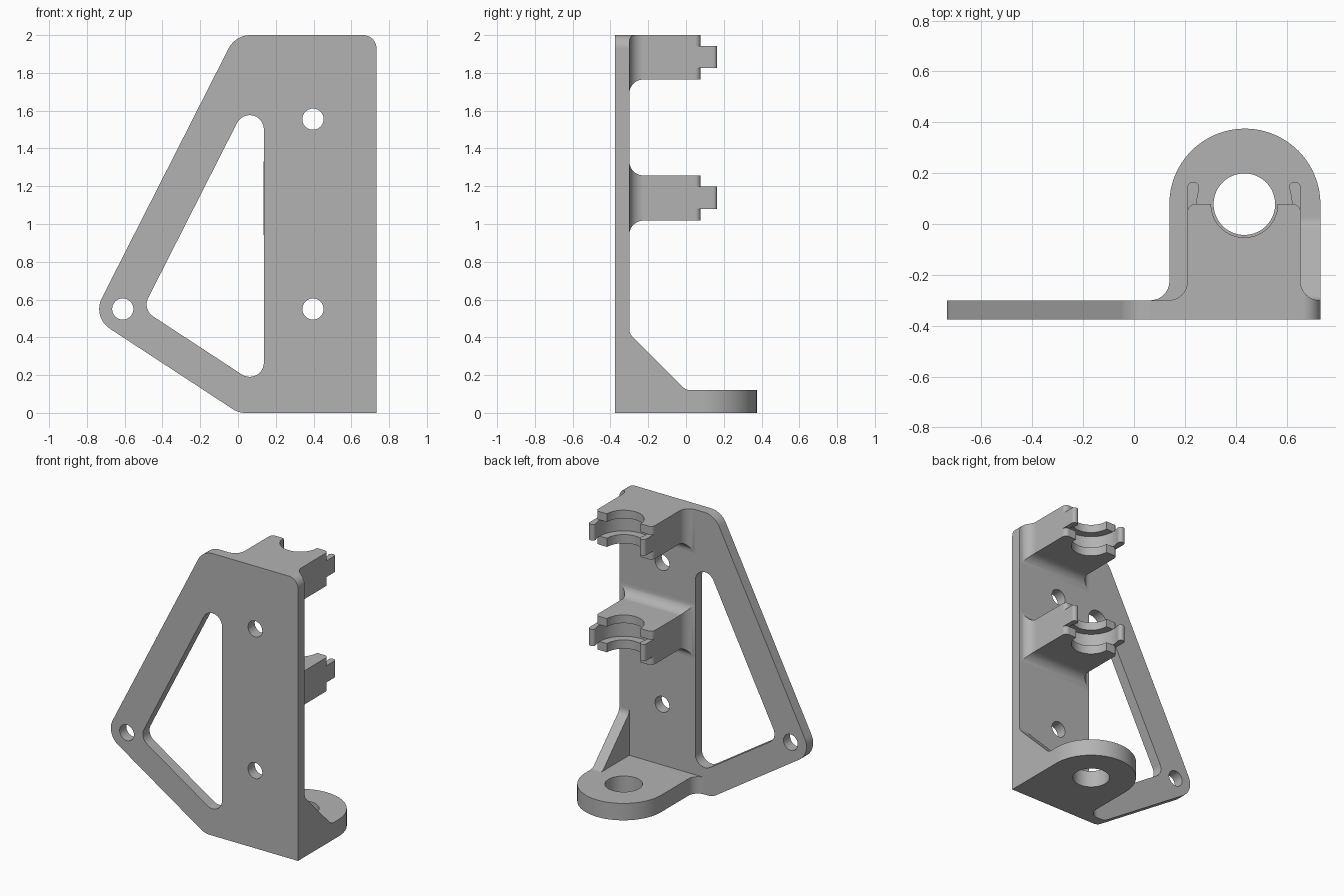
import bpy, bmesh, math
from mathutils import Vector

cube = bpy.data.objects.get("Cube")
if cube:
    bpy.data.objects.remove(cube, do_unlink=True)

grey = bpy.data.materials.new("plain grey")
grey.use_nodes = True
COLOUR = (0.45, 0.45, 0.45, 1)
grey.diffuse_color = COLOUR
grey.node_tree.nodes["Principled BSDF"].inputs["Base Color"].default_value = COLOUR


def rounded(corners, steps=12):
    """Outline from (u, v, radius) corners, each replaced by a tangent arc."""
    out = []
    n = len(corners)
    for i, (u, v, r) in enumerate(corners):
        p = Vector((u, v))
        if r == 0:
            out.append(p)
            continue
        a = (Vector(corners[i - 1][:2]) - p).normalized()
        b = (Vector(corners[(i + 1) % n][:2]) - p).normalized()
        half = a.angle(b) / 2
        centre = p + (a + b).normalized() * (r / math.sin(half))
        start = p + a * (r / math.tan(half)) - centre
        end = p + b * (r / math.tan(half)) - centre
        sweep = math.pi - 2 * half
        for k in range(steps + 1):
            t = k / steps
            out.append(centre + (start * math.sin((1 - t) * sweep)
                                 + end * math.sin(t * sweep)) / math.sin(sweep))
    return [p for i, p in enumerate(out) if (p - out[i - 1]).length > 1e-4]


def circle(u, v, r, steps=64):
    return [Vector((u + r * math.cos(k * math.tau / steps),
                    v + r * math.sin(k * math.tau / steps))) for k in range(steps)]


def prism(name, outline, axis, lo, hi):
    """Extrude a 2D outline along one axis."""
    place = {"x": lambda p, h: (h, p.x, p.y),
             "y": lambda p, h: (p.x, h, p.y),
             "z": lambda p, h: (p.x, p.y, h)}[axis]
    bm = bmesh.new()
    low = [bm.verts.new(place(p, lo)) for p in outline]
    high = [bm.verts.new(place(p, hi)) for p in outline]
    bm.faces.new(low)
    bm.faces.new(high)
    for i in range(len(low)):
        bm.faces.new((low[i - 1], low[i], high[i], high[i - 1]))
    bmesh.ops.recalc_face_normals(bm, faces=bm.faces)
    mesh = bpy.data.meshes.new(name)
    bm.to_mesh(mesh)
    bm.free()
    mesh.materials.append(grey)
    obj = bpy.data.objects.new(name, mesh)
    bpy.context.collection.objects.link(obj)
    return obj


def combine(obj, operation, *tools):
    """Apply booleans in order and remove the tools."""
    for tool in tools:
        mod = obj.modifiers.new("boolean", "BOOLEAN")
        mod.operation, mod.object, mod.solver = operation, tool, "EXACT"
        graph = bpy.context.evaluated_depsgraph_get()
        mesh = bpy.data.meshes.new_from_object(obj.evaluated_get(graph))
        obj.modifiers.clear()
        obj.data = mesh
        bpy.data.objects.remove(tool, do_unlink=True)


FRONT, BACK = -0.375, -0.30       # plate faces
LEFT, RIGHT = 0.21, 0.655         # clip sides
EDGE = 0.733                      # plate side edge
BORE_X, BORE_Y = 0.434, 0.078     # shared axis of the clips and base hole
FILLET = 0.075

# Back plate with triangular window and screw holes
outer = rounded([(EDGE, 0, 0), (EDGE, 2, 0.07), (-0.014, 2, 0.13),
                 (-0.772, 0.507, 0.125), (0.003, 0, 0.12)])
window = rounded([(0.137, 0.127, FILLET), (0.137, 1.815, FILLET),
                  (-0.506, 0.548, FILLET)])
plate = prism("back_plate", outer, "y", FRONT, BACK)
combine(plate, "DIFFERENCE", prism("window_cutter", window, "y", -1, 1),
        *[prism("screw_cutter", circle(x, z, 0.056), "y", -1, 1)
          for x, z in ((0.397, 1.555), (0.397, 0.55), (-0.61, 0.55))])
parts = [plate]


# Snap clip: filleted arm, two prongs, stepped bore
def make_clip(name, bottom, top, fillet_top):
    arm = rounded([(LEFT - FILLET, BACK, 0), (LEFT, BACK, FILLET),
                   (LEFT, BORE_Y, 0.03), (RIGHT, BORE_Y, 0.03),
                   (RIGHT, BACK, FILLET), (RIGHT + FILLET, BACK, 0)])
    side = [(BACK, bottom - FILLET, 0), (BACK, bottom, FILLET), (0.5, bottom, 0), (0.5, top, 0)]
    if fillet_top:
        side += [(BACK, top, FILLET), (BACK, top + FILLET, 0)]
    else:
        side += [(BACK, top, 0)]
    clip = prism(name, arm, "z", bottom - 0.2, top + 0.2)
    combine(clip, "INTERSECT",
            prism("side_shape", rounded(side), "x", -1, 1),
            prism("plate_shape", outer, "y", -1, 1))
    low, high = bottom + 0.062, top - 0.058
    prongs = []
    for x in (LEFT, RIGHT - 0.046):
        outline = rounded([(x, -0.02, 0), (x + 0.046, -0.02, 0),
                           (x + 0.046, 0.165, 0.021), (x, 0.165, 0.021)])
        prongs.append(prism("prong", outline, "z", low, high))
    combine(clip, "UNION", *prongs)
    combine(clip, "DIFFERENCE",
            prism("bore", circle(BORE_X, BORE_Y, 0.131), "z", 0, 3),
            prism("groove", circle(BORE_X, BORE_Y, 0.187), "z", low, high))
    return clip


parts.append(make_clip("upper_clip", 1.765, 2.0, False))
parts.append(make_clip("lower_clip", 1.018, 1.257, True))

# Base foot with round end and hole
foot_left = 0.139
radius = (EDGE - foot_left) / 2
foot = prism("base_foot", rounded(
    [(foot_left - FILLET, BACK, 0), (foot_left, BACK, FILLET),
     (foot_left, BORE_Y + radius, radius), (EDGE, BORE_Y + radius, radius),
     (EDGE, BACK, 0)], 24), "z", 0, 0.12)
combine(foot, "DIFFERENCE",
        prism("foot_cutter", circle(BORE_X, BORE_Y, 0.121), "z", -1, 1))
parts.append(foot)

# Side gusset, blended into plate and foot
parts.append(prism("side_gusset", rounded(
    [(BACK, 0.12, 0), (0.03, 0.12, 0), (0, 0.12, 0.06),
     (BACK, 0.42, 0.06), (BACK, 0.445, 0)]), "x", RIGHT, EDGE))

# Smooth rounded surfaces, keep hard edges
bpy.ops.object.select_all(action="DESELECT")
for obj in parts:
    obj.select_set(True)
bpy.context.view_layer.objects.active = plate
bpy.ops.object.shade_smooth_by_angle(angle=math.radians(25))
for obj in parts:
    obj.modifiers.new("flat_normals", "WEIGHTED_NORMAL").keep_sharp = True
